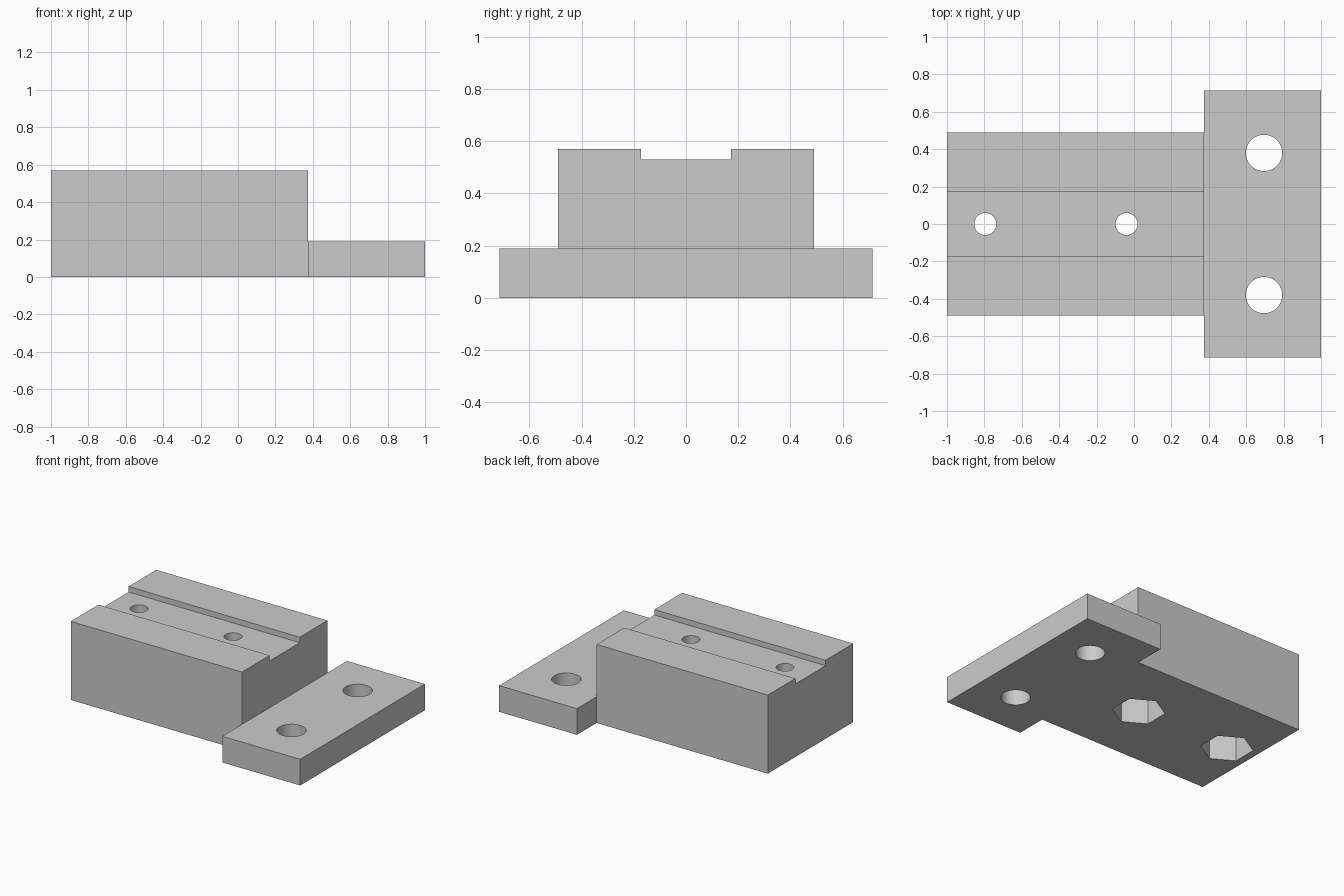
import bpy, bmesh, math

old = bpy.data.objects.get("Cube")
if old:
    bpy.data.objects.remove(old, do_unlink=True)

# Main dimensions
TOP, PLATE_TOP, STEP_X = 0.57, 0.19, 0.375
BLOCK_Y, PLATE_Y = 0.49, 0.715

grey = bpy.data.materials.new("plain grey")
grey.use_nodes = True
colour = (0.6, 0.6, 0.6, 1)
grey.diffuse_color = colour
grey.node_tree.nodes["Principled BSDF"].inputs["Base Color"].default_value = colour


def prism(name, outline, z0, z1):
    """Extrude a plan outline between two heights."""
    bm = bmesh.new()
    face = bm.faces.new([bm.verts.new((x, y, z0)) for x, y in outline])
    grown = bmesh.ops.extrude_face_region(bm, geom=[face])["geom"]
    verts = [v for v in grown if isinstance(v, bmesh.types.BMVert)]
    bmesh.ops.translate(bm, verts=verts, vec=(0, 0, z1 - z0))
    bmesh.ops.recalc_face_normals(bm, faces=bm.faces)
    mesh = bpy.data.meshes.new(name)
    bm.to_mesh(mesh)
    bm.free()
    mesh.materials.append(grey)
    obj = bpy.data.objects.new(name, mesh)
    bpy.context.collection.objects.link(obj)
    return obj


def rectangle(x0, x1, y):
    return [(x0, -y), (x1, -y), (x1, y), (x0, y)]


def polygon(x, y, radius, sides):
    """Regular polygon with a corner pointing along y."""
    angles = [math.pi / 2 + math.tau * i / sides for i in range(sides)]
    return [(x + radius * math.cos(a), y + radius * math.sin(a)) for a in angles]


# T-shaped body
half = [(-1, -BLOCK_Y), (STEP_X, -BLOCK_Y), (STEP_X, -PLATE_Y), (1, -PLATE_Y)]
body = prism("mounting_block", half + [(x, -y) for x, y in reversed(half)], 0, TOP)

# Step above the flange plate and shallow groove along the block
cutters = [
    prism("flange_step_cutter", rectangle(STEP_X, 1.2, 1), PLATE_TOP, 1),
    prism("groove_cutter", rectangle(-1.2, STEP_X + 0.1, 0.173), 0.53, 1),
]
# Flange mounting holes
for side in (-1, 1):
    cutters.append(prism("flange_hole_cutter", polygon(0.695, side * 0.38, 0.097, 48), -0.1, 0.4))
# Bolt holes with hexagonal nut pockets underneath
for x in (-0.795, -0.04):
    cutters.append(prism("bolt_hole_cutter", polygon(x, 0, 0.059, 48), -0.1, 1))
    cutters.append(prism("nut_pocket_cutter", polygon(x, 0, 0.175, 6), -0.1, 0.3))

bpy.ops.object.select_all(action="DESELECT")
body.select_set(True)
bpy.context.view_layer.objects.active = body
for cutter in cutters:
    cutter.hide_render = True
    cut = body.modifiers.new("cut", "BOOLEAN")
    cut.operation = "DIFFERENCE"
    cut.solver = "EXACT"
    cut.object = cutter
    bpy.ops.object.modifier_apply(modifier=cut.name)
for cutter in cutters:
    bpy.data.objects.remove(cutter, do_unlink=True)

bpy.ops.object.shade_smooth_by_angle(angle=math.radians(30))
